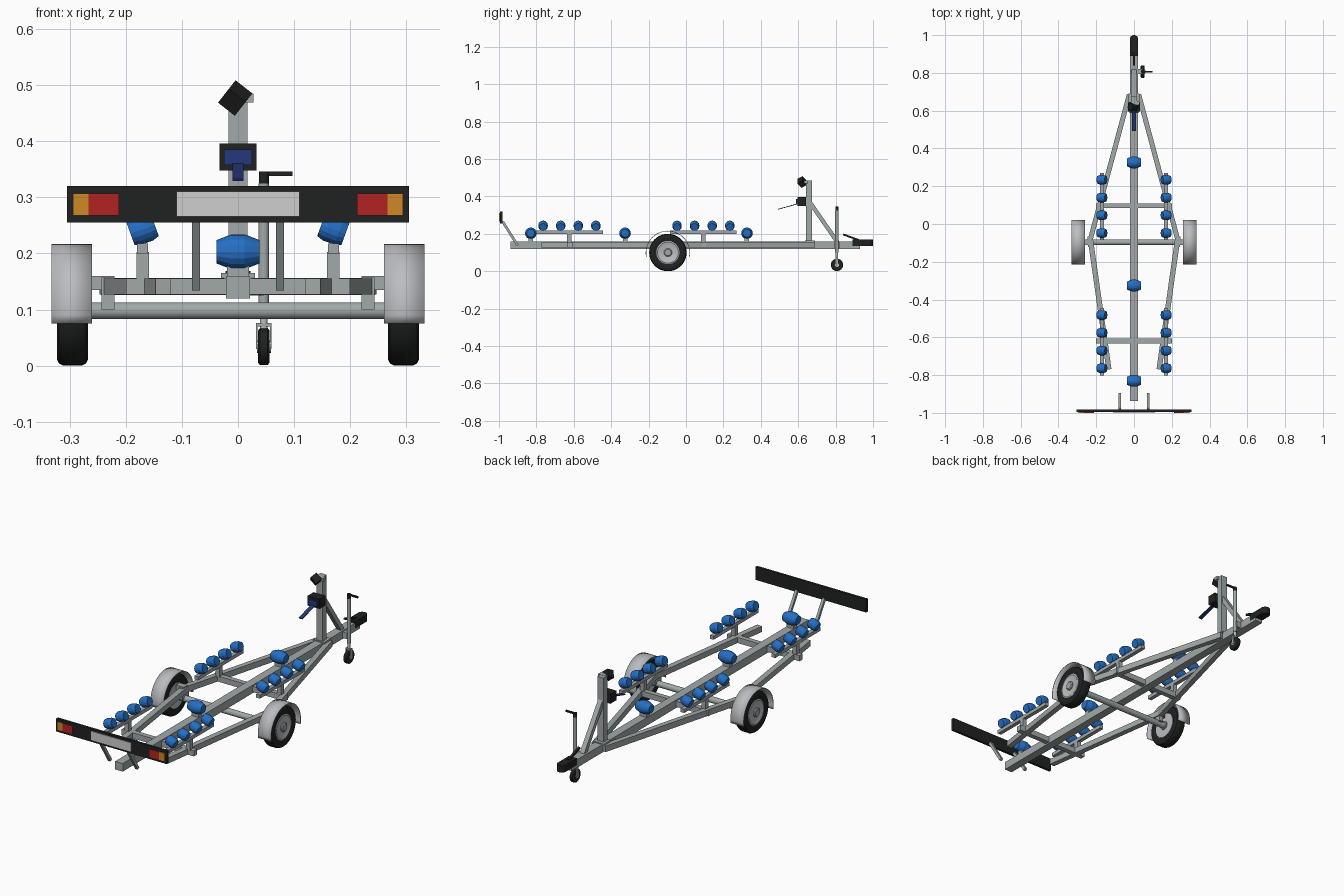
import bpy, bmesh, math
from mathutils import Vector, Matrix

if "Cube" in bpy.data.objects:
    bpy.data.objects.remove(bpy.data.objects["Cube"])


def mat(name, r, g, b):
    m = bpy.data.materials.new(name)
    m.diffuse_color = (r, g, b, 1)
    m.use_nodes = True
    m.node_tree.nodes["Principled BSDF"].inputs["Base Color"].default_value = m.diffuse_color
    return m


STEEL = mat("galvanised steel", 0.36, 0.395, 0.395)
LIGHT = mat("light grey metal", 0.50, 0.51, 0.53)
BLACK = mat("black", 0.014, 0.015, 0.015)
BLUE = mat("roller blue", 0.018, 0.16, 0.56)
NAVY = mat("strap navy", 0.018, 0.04, 0.2)
RED = mat("lamp red", 0.45, 0.016, 0.016)
AMBER = mat("lamp amber", 0.63, 0.25, 0.02)
WHITE = mat("plate white", 0.62, 0.62, 0.62)


def finish(name, bm, m, smooth=False):
    bmesh.ops.recalc_face_normals(bm, faces=bm.faces)
    me = bpy.data.meshes.new(name)
    bm.to_mesh(me)
    bm.free()
    me.materials.append(m)
    ob = bpy.data.objects.new(name, me)
    bpy.context.collection.objects.link(ob)
    if smooth:
        bpy.context.view_layer.objects.active = ob
        ob.select_set(True)
        bpy.ops.object.shade_smooth_by_angle(angle=math.radians(35))
        ob.select_set(False)
    return ob


def box(name, x0, x1, y0, y1, z0, z1, m, rot=None):
    """Box from its limits, optionally turned about its own centre."""
    bm = bmesh.new()
    c = Vector(((x0 + x1) / 2, (y0 + y1) / 2, (z0 + z1) / 2))
    mx = Matrix.Translation(c) @ (rot or Matrix()) @ Matrix.Diagonal(
        (abs(x1 - x0), abs(y1 - y0), abs(z1 - z0), 1))
    bmesh.ops.create_cube(bm, size=1, matrix=mx)
    return finish(name, bm, m)


def beam(name, a, b, w, h, m):
    """Rectangular bar between two points."""
    a, b = Vector(a), Vector(b)
    d = (b - a).normalized()
    side = d.cross(Vector((0, 0, 1))).normalized()
    up = side.cross(d)
    rot = Matrix((side, d, up)).transposed().to_4x4()
    bm = bmesh.new()
    bmesh.ops.create_cube(bm, size=1, matrix=Matrix.Translation((a + b) / 2) @ rot
                          @ Matrix.Diagonal((w, (b - a).length, h, 1)))
    return finish(name, bm, m)


def lathe(name, profile, centre, axis, m, n=32, smooth=True):
    """Closed round part from (radius, offset along axis) points."""
    q = Vector((0, 0, 1)).rotation_difference(Vector(axis)).to_matrix()
    bm = bmesh.new()
    rings = [[bm.verts.new(q @ Vector((r * math.cos(2 * math.pi * i / n),
                                       r * math.sin(2 * math.pi * i / n), t)) + Vector(centre))
              for i in range(n)] for r, t in profile]
    for A, B in zip(rings, rings[1:]):
        for i in range(n):
            bm.faces.new((A[i], A[(i + 1) % n], B[(i + 1) % n], B[i]))
    bm.faces.new(rings[0])
    bm.faces.new(rings[-1])
    return finish(name, bm, m, smooth)


def tube(name, a, b, r, m, n=20):
    a, b = Vector(a), Vector(b)
    return lathe(name, [(r, 0), (r, (b - a).length)], a, (b - a).normalized(), m, n)


AY, AZ = -0.097, 0.1          # axle position

# Frame
box("spine_beam", -.021, .021, -.937, .93, .12, .16, STEEL)
for y in (.097, -.62):
    box("cross_beam", -.2, .2, y - .0125, y + .0125, .127, .155, STEEL)
tube("axle", (-.29, AY, .098), (.29, AY, .098), .015, STEEL)
for s in (-1, 1):
    beam("front_side_rail", (s * .025, .685, .141), (s * .232, -.085, .141), .026, .03, STEEL)
    beam("rear_side_rail", (s * .233, -.065, .141), (s * .133, -.77, .141), .028, .028, STEEL)
    box("axle_bracket", s * .22, s * .243, AY - .025, AY + .025, .1, .157, STEEL)
    box("fender_arm", s * .22, s * .264, AY - .015, AY + .015, .135, .16, STEEL)

# Wheels and fenders
for s in (-1, 1):
    c = (s * .295, AY, AZ)
    lathe("tyre", [(.062, -.022), (.07, -.026), (.088, -.028), (.096, -.024), (.1, -.016),
                   (.1, .016), (.096, .024), (.088, .028), (.07, .026), (.062, .022)],
          c, (s, 0, 0), BLACK, 40)
    lathe("wheel_rim", [(.062, -.024), (.062, .024), (.056, .026), (.05, .023)],
          c, (s, 0, 0), LIGHT, 32)
    lathe("wheel_hub", [(.022, -.03), (.022, .028), (.017, .032)], c, (s, 0, 0), STEEL, 20)
    bm = bmesh.new()
    rows = []
    for i in range(29):
        a = math.radians(-11 + 202 * i / 28)
        rows.append([bm.verts.new((s * x, AY + .117 * math.cos(a), AZ - .002 + .117 * math.sin(a)))
                     for x in (.26, .332)])
    for A, B in zip(rows, rows[1:]):
        bm.faces.new((A[0], A[1], B[1], B[0]))
    fender = finish("fender", bm, LIGHT, True)
    sol = fender.modifiers.new("thickness", 'SOLIDIFY')
    sol.thickness, sol.offset = .003, 0

# Keel rollers
for y in (-.83, -.326, .326):
    lathe("keel_roller", [(.021, -.038), (.031, -.012), (.031, .012), (.021, .038)],
          (0, y, .203), (1, 0, 0), BLUE, 16, False)
    box("keel_roller_bracket", -.02, .02, y - .012, y + .012, .158, .185, STEEL)

# Hull roller racks
tilt = math.radians(20)
for s in (-1, 1):
    for yc in (-.623, .093):
        box("roller_post", s * .159, s * .181, yc - .012, yc + .012, .15, .203, STEEL)
        box("roller_rail", s * .16, s * .18, yc - .178, yc + .178, .2, .218, STEEL)
        for k in (-1.5, -.5, .5, 1.5):
            y = yc + k * .094
            box("roller_bracket", s * .164, s * .176, y - .008, y + .008, .21, .235, STEEL)
            lathe("hull_roller", [(.021, -.023), (.025, -.011), (.025, .011), (.021, .023)],
                  (s * .17, y, .243), (s * math.cos(tilt), 0, -math.sin(tilt)), BLUE, 16, False)

# Light board
lean = 0.008
board = box("light_board", -.305, .305, -.995, -.982, .255, .32, BLACK)
box("number_plate", -.11, .11, -.999, -.994, .266, .31, WHITE)
for s in (-1, 1):
    box("red_lamp", s * .212, s * .266, -1, -.994, .268, .307, RED)
    box("amber_lamp", s * .266, s * .294, -1, -.994, .268, .307, AMBER)
    beam("board_strut", (s * .075, -.9, .138), (s * .075, -.98, .265), .014, .014, STEEL)

# Winch post
box("winch_post", -.017, .017, .641, .674, .155, .484, STEEL)
beam("post_brace", (0, .665, .365), (0, .81, .155), .024, .022, STEEL)
box("post_base", -.03, .03, .635, .69, .155, .165, STEEL)
box("bow_stop_arm", -.012, .028, .63, .652, .469, .485, STEEL)
box("bow_stop", -.024, .014, .603, .637, .458, .496, BLACK,
    Matrix.Rotation(math.radians(38), 4, 'Y') @ Matrix.Rotation(math.radians(35), 4, 'X'))
box("winch_body", -.033, .033, .595, .642, .348, .396, BLACK)
box("winch_drum", -.025, .025, .588, .6, .358, .385, NAVY)
beam("winch_strap", (0, .595, .36), (0, .492, .331), .02, .004, NAVY)

# Coupling: straight body with rounded nose
bm = bmesh.new()
outline = [(-.022, .89), (.022, .89)] + [
    (.022 * math.cos(math.radians(a)), .978 + .022 * math.sin(math.radians(a)))
    for a in range(0, 181, 20)]
face = bm.faces.new([bm.verts.new((x, y, .135)) for x, y in outline])
ext = bmesh.ops.extrude_face_region(bm, geom=[face])
bmesh.ops.translate(bm, vec=(0, 0, .034),
                    verts=[v for v in ext["geom"] if isinstance(v, bmesh.types.BMVert)])
finish("coupling", bm, BLACK, True)
beam("coupling_handle", (0, .84, .197), (0, .925, .166), .012, .01, BLACK)

# Jockey wheel
JX, JY = .046, .807
tube("jockey_tube", (JX, JY, .1), (JX, JY, .325), .0095, STEEL)
tube("jockey_inner_tube", (JX, JY, .055), (JX, JY, .12), .007, LIGHT)
tube("jockey_cap", (JX, JY, .32), (JX, JY, .346), .009, BLACK)
box("jockey_handle", JX - .006, .097, JY - .004, JY + .004, .338, .346, BLACK)
box("jockey_clamp", .018, JX, JY - .014, JY + .014, .125, .155, STEEL)
lathe("jockey_tyre", [(.028, -.0105), (.033, -.007), (.033, .007), (.028, .0105)],
      (JX, JY, .034), (1, 0, 0), BLACK, 24)
lathe("jockey_hub", [(.011, -.0125), (.011, .0125)], (JX, JY, .034), (1, 0, 0), LIGHT, 16)
for s in (-1, 1):
    box("jockey_fork", JX + s * .011, JX + s * .014, JY - .007, JY + .007, .03, .075, STEEL)
box("jockey_fork_top", JX - .014, JX + .014, JY - .007, JY + .007, .07, .076, STEEL)
